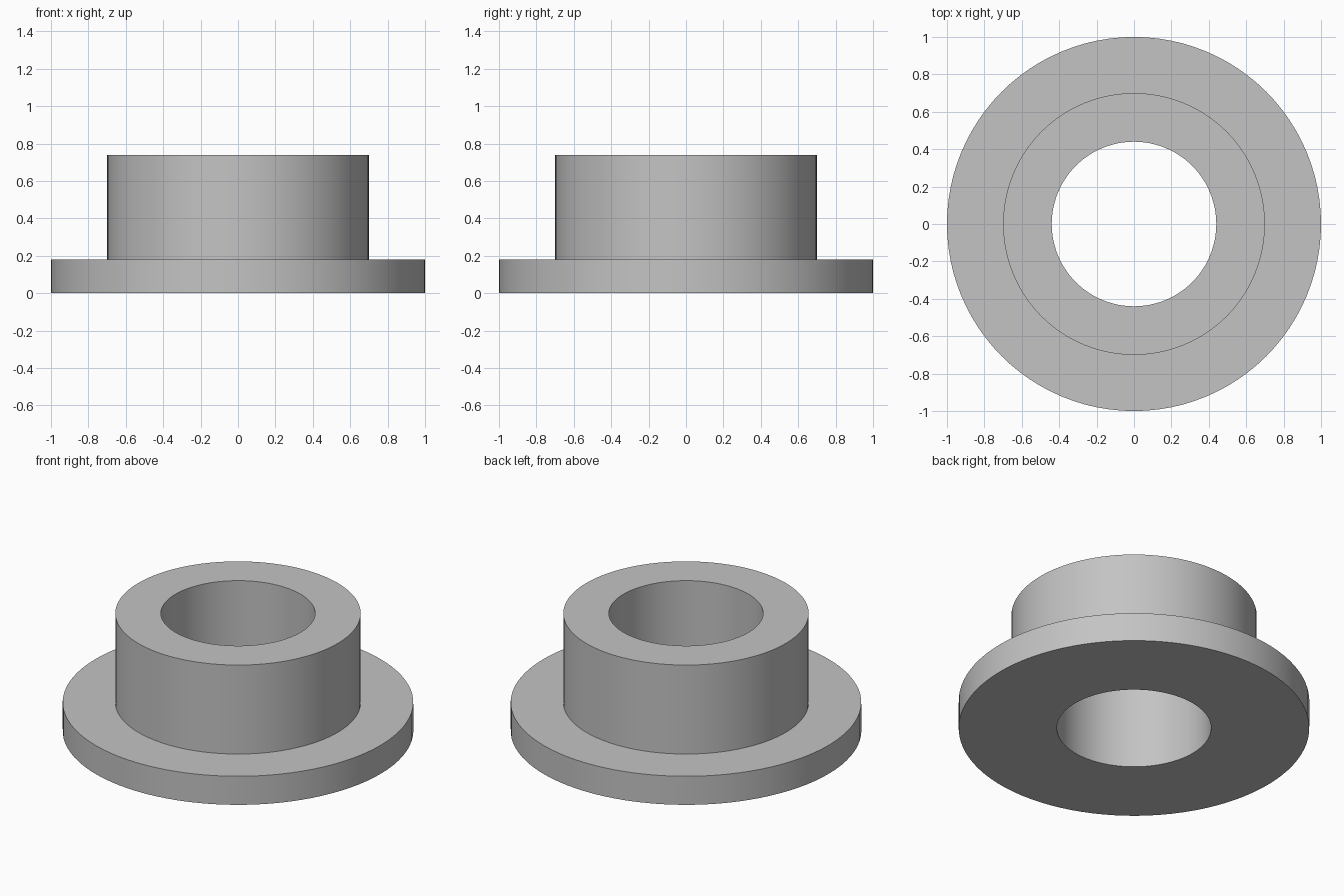
import bpy
import bmesh
import math

cube = bpy.data.objects.get("Cube")
if cube:
    bpy.data.objects.remove(cube, do_unlink=True)

SEGMENTS = 96
BORE, SLEEVE, FLANGE = 0.44, 0.70, 1.0
FLANGE_TOP, HEIGHT = 0.18, 0.74

# Plain grey material
grey = bpy.data.materials.new("plain_grey")
grey.use_nodes = True
colour = (0.55, 0.55, 0.55, 1)
grey.diffuse_color = colour
grey.node_tree.nodes["Principled BSDF"].inputs["Base Color"].default_value = colour


def lathe(name, profile):
    """Revolve a closed (radius, height) profile around the z axis."""
    bm = bmesh.new()
    verts = [bm.verts.new((r, 0, z)) for r, z in profile]
    edges = [bm.edges.new((a, b)) for a, b in zip(verts, verts[1:] + verts[:1])]
    bmesh.ops.spin(bm, geom=verts + edges, cent=(0, 0, 0), axis=(0, 0, 1),
                   angle=math.tau, steps=SEGMENTS, use_merge=True)
    bmesh.ops.remove_doubles(bm, verts=bm.verts, dist=1e-5)
    bmesh.ops.recalc_face_normals(bm, faces=bm.faces)
    mesh = bpy.data.meshes.new(name)
    bm.to_mesh(mesh)
    bm.free()
    mesh.materials.append(grey)
    obj = bpy.data.objects.new(name, mesh)
    bpy.context.collection.objects.link(obj)
    bpy.ops.object.select_all(action="DESELECT")
    obj.select_set(True)
    bpy.context.view_layer.objects.active = obj
    bpy.ops.object.shade_smooth_by_angle(angle=math.radians(30))
    return obj


# Flanged sleeve with a straight through bore
lathe("flanged_bushing", [
    (BORE, 0), (FLANGE, 0), (FLANGE, FLANGE_TOP),
    (SLEEVE, FLANGE_TOP), (SLEEVE, HEIGHT), (BORE, HEIGHT),
])
